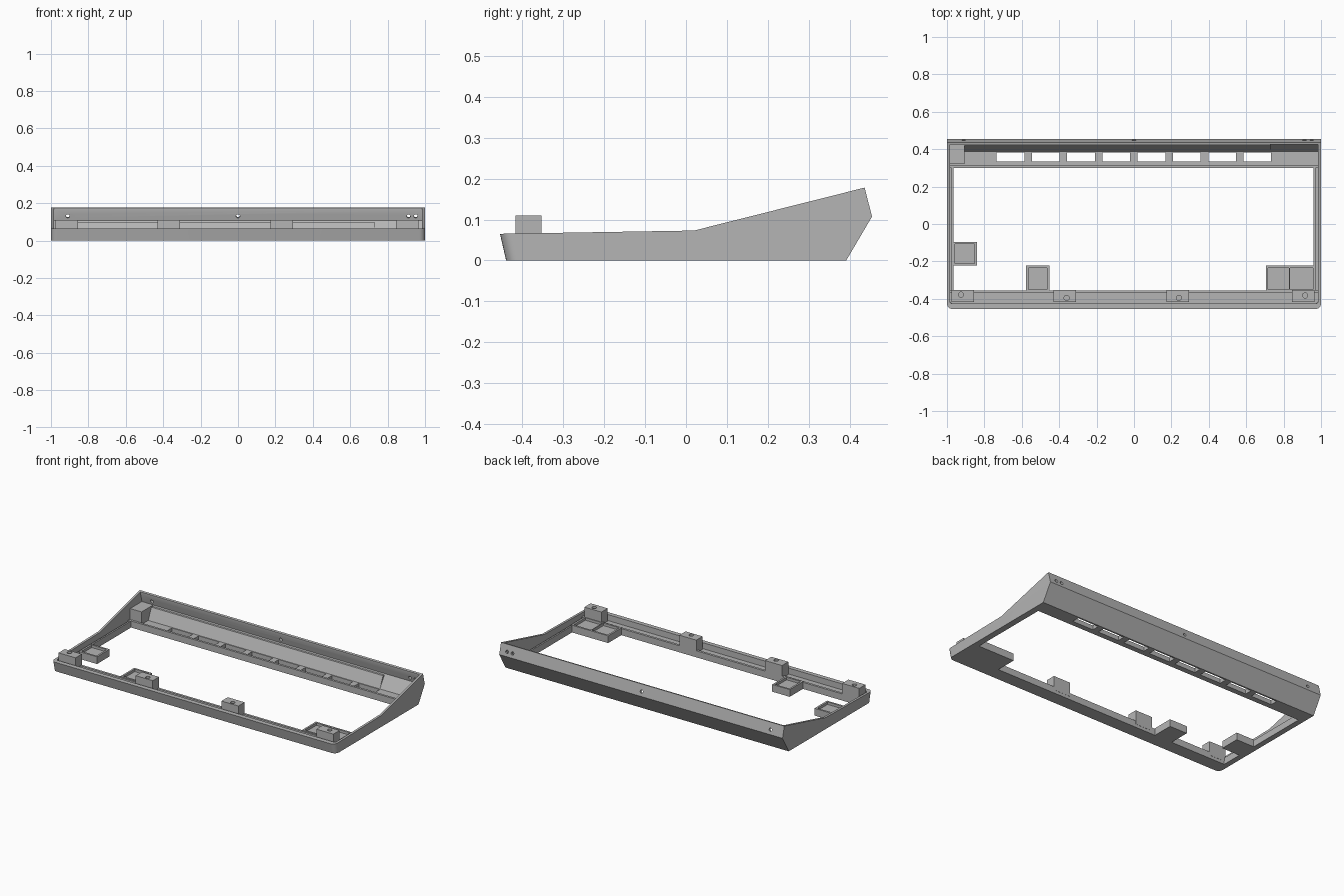
import bpy, bmesh, math
from mathutils import Vector, Matrix

cube = bpy.data.objects.get("Cube")
if cube:
    bpy.data.objects.remove(cube, do_unlink=True)

grey = bpy.data.materials.new("plain grey")
grey.use_nodes = True
colour = (0.46, 0.46, 0.46, 1)
grey.diffuse_color = colour
grey.node_tree.nodes["Principled BSDF"].inputs["Base Color"].default_value = colour


def finish(name, bm):
    bmesh.ops.recalc_face_normals(bm, faces=bm.faces)
    mesh = bpy.data.meshes.new(name)
    bm.to_mesh(mesh)
    bm.free()
    mesh.materials.append(grey)
    obj = bpy.data.objects.new(name, mesh)
    bpy.context.collection.objects.link(obj)
    return obj


def extrusion(name, profile, x0, x1, corner=0):
    """Extrude a (y, z) profile along x; corner rounds the front uprights."""
    bm = bmesh.new()
    face = bm.faces.new([bm.verts.new((x0, y, z)) for y, z in profile])
    ext = bmesh.ops.extrude_face_region(bm, geom=[face])
    moved = [v for v in ext["geom"] if isinstance(v, bmesh.types.BMVert)]
    bmesh.ops.translate(bm, verts=moved, vec=(x1 - x0, 0, 0))
    if corner:
        front = [e for e in bm.edges if all(v.co.y < -0.42 for v in e.verts)
                 and abs(e.verts[0].co.x - e.verts[1].co.x) < 0.001]
        bmesh.ops.bevel(bm, geom=front, offset=corner, segments=6,
                        profile=0.5, affect='EDGES')
    return finish(name, bm)


def box(name, x0, x1, y0, y1, z0, z1):
    return extrusion(name, [(y0, z0), (y1, z0), (y1, z1), (y0, z1)], x0, x1)


def cylinder(name, centre, radius, depth, axis):
    bm = bmesh.new()
    turn = Vector((0, 0, 1)).rotation_difference(Vector(axis)).to_matrix().to_4x4()
    bmesh.ops.create_cone(bm, cap_ends=True, segments=20, radius1=radius,
                          radius2=radius, depth=depth,
                          matrix=Matrix.Translation(centre) @ turn)
    return finish(name, bm)


def cut(obj, cutter):
    """Subtract the cutter, bake the result and remove the cutter."""
    mod = obj.modifiers.new("cut", 'BOOLEAN')
    mod.operation, mod.solver, mod.object = 'DIFFERENCE', 'EXACT', cutter
    graph = bpy.context.evaluated_depsgraph_get()
    mesh = bpy.data.meshes.new_from_object(obj.evaluated_get(graph))
    obj.modifiers.clear()
    obj.data = mesh
    bpy.data.objects.remove(cutter, do_unlink=True)


FLOOR = 0.028
LIP = 0.042

# Case shell: wedge profile, hollowed from above
shell = extrusion("case_shell", [(-0.455, 0.065), (-0.44, 0), (0.392, 0),
                                 (0.455, 0.107), (0.437, 0.178), (0.02, 0.073)],
                  -1, 1, corner=0.03)
cut(shell, extrusion("cavity", [(-0.425, FLOOR), (0.388, FLOOR), (0.438, 0.107),
                                (0.424, 0.165), (0.424, 0.3), (-0.432, 0.3)],
                     -0.985, 0.985, corner=0.015))
# Large floor opening
cut(shell, box("opening", -0.965, 0.96, -0.355, 0.30, -0.1, 0.1))
# Row of vent slots
for i in range(8):
    x = -0.66 + i * 0.1885
    cut(shell, box("slot", x - 0.074, x + 0.074, 0.335, 0.382, -0.1, 0.1))
# Screw holes through the upper back wall
for x in (-0.91, 0, 0.912, 0.95):
    cut(shell, cylinder("hole", (x, 0.448, 0.135), 0.01, 0.06, (0, 0.97, 0.25)))

# Raised lips around the opening
box("front_lip", -0.985, 0.985, -0.37, -0.355, 0.01, LIP)
box("back_lip", -0.985, 0.985, 0.30, 0.314, 0.01, LIP)
box("right_lip", -0.975, -0.965, -0.36, 0.305, 0.01, LIP)
box("left_lip", 0.96, 0.97, -0.36, 0.305, 0.01, LIP)

# Sloped strip inside the back wall, and the corner block beside it
extrusion("back_strip", [(0.384, 0.02), (0.42, 0.1), (0.438, 0.1), (0.4, 0.02)],
          -0.905, 0.73)
extrusion("corner_block", [(0.32, 0.02), (0.388, 0.02), (0.438, 0.108), (0.32, 0.108)],
          -0.988, -0.905)

# Mounting posts with screw holes along the front rail
for n, (x, hole_x, hole_y) in enumerate([(-0.915, -0.925, -0.378), (-0.37, -0.36, -0.395),
                                         (0.235, 0.24, -0.395), (0.905, 0.915, -0.382)]):
    post = box(f"post_{n + 1}", x - 0.06, x + 0.06, -0.425 + 0.008, -0.354, 0.02, 0.11)
    cut(post, cylinder("hole", (hole_x, hole_y, 0.11), 0.014, 0.08, (0, 0, 1)))


# Shallow open trays joined to the rails
def tray(name, x0, x1, y0, y1):
    obj = box(name, x0, x1, y0, y1, 0, 0.046)
    rim = 0.012
    cut(obj, box("hollow", x0 + rim, x1 - rim, y0 + rim, y1 - rim, 0.03, 0.1))
    return obj


tray("side_tray", -0.97, -0.84, -0.222, -0.095)
tray("middle_tray", -0.577, -0.453, -0.362, -0.222)
tray("corner_tray", 0.705, 0.968, -0.362, -0.222)
box("corner_tray_divider", 0.828, 0.834, -0.36, -0.225, 0.02, 0.046)

# Keep edges crisp while smoothing the rounded corners and holes
bpy.ops.object.select_all(action='DESELECT')
for obj in bpy.context.collection.objects:
    if obj.type == 'MESH' and grey.name in obj.data.materials:
        obj.select_set(True)
        bpy.context.view_layer.objects.active = obj
bpy.ops.object.shade_smooth_by_angle(angle=math.radians(30))
